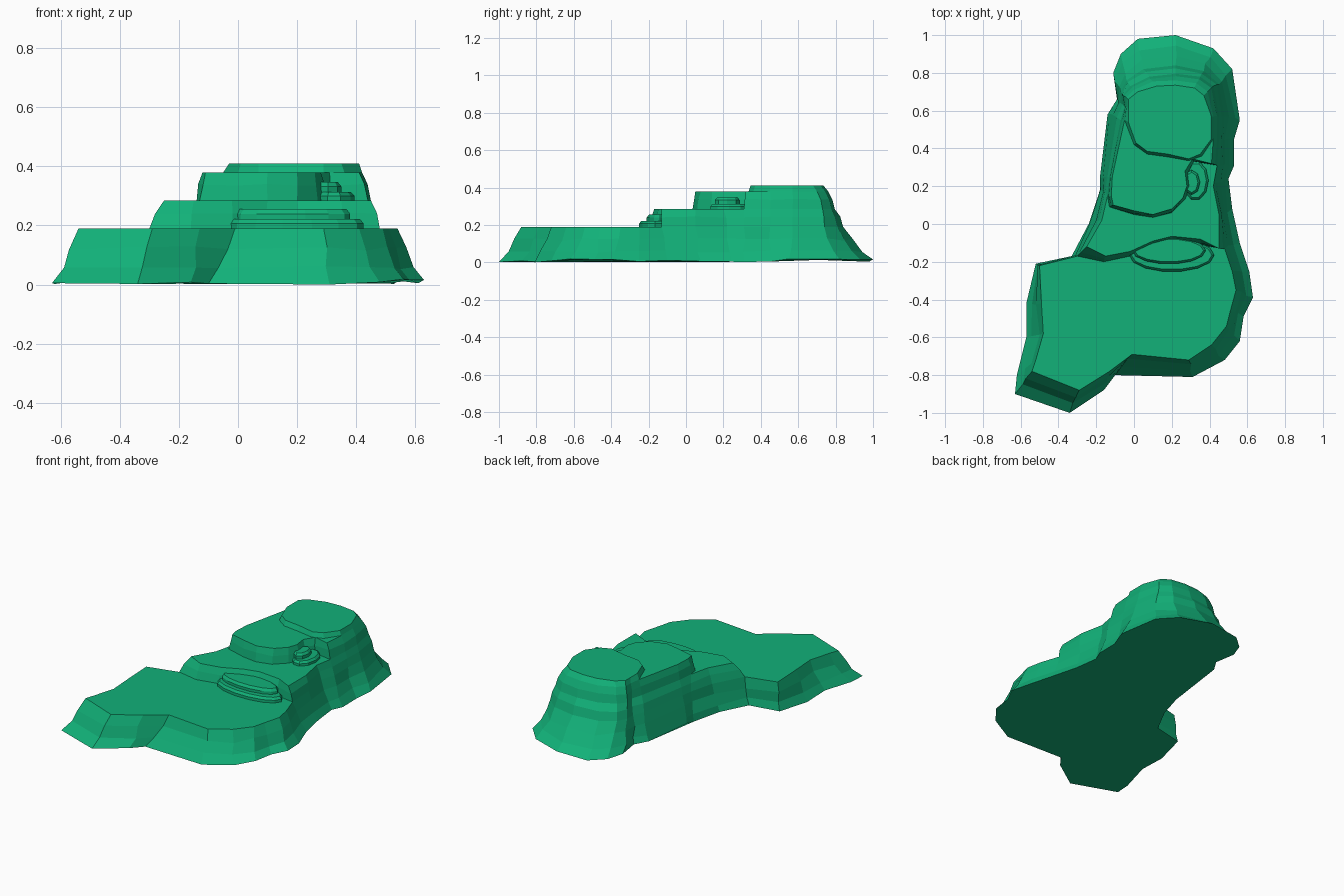
import bpy, bmesh, random
from math import cos, sin, pi

random.seed(4)
green = bpy.data.materials.new("green_rock")
green.diffuse_color = (0.006, 0.44, 0.19, 1)


def loft(name, low, high, z0, z1, steps=((0, 0), (1, 1)), wobble=0.0, ground=False):
    """Rock layer: outline `low` blends to `high`; steps are (blend, height) pairs."""
    bm = bmesh.new()
    rings = []
    for t, h in steps:
        ring = []
        for (ax, ay), (bx, by) in zip(low, high):
            inner = 0 < h < 1
            j = [random.uniform(-wobble, wobble) if inner else 0 for _ in range(3)]
            z = z0 + (z1 - z0) * h + j[2]
            if ground and h == 0:
                z += random.uniform(0.0, 0.02)
            ring.append(bm.verts.new((ax + (bx - ax) * t + j[0], ay + (by - ay) * t + j[1], z)))
        rings.append(ring)
    if ground:
        rings[0][4].co.z = 0
        bm.faces.new(rings[0][::-1])
    n = len(low)
    for a, b in zip(rings, rings[1:]):
        for i in range(n):
            k = (i + 1) % n
            bm.faces.new((a[i], a[k], b[k], b[i]))
    bm.faces.new(rings[-1])
    me = bpy.data.meshes.new(name)
    bm.to_mesh(me)
    bm.free()
    me.materials.append(green)
    ob = bpy.data.objects.new(name, me)
    bpy.context.collection.objects.link(ob)
    return ob


# Outline on the ground, anticlockwise from the front left
ground = [(-.63, -.90), (-.34, -1.0), (-.16, -.88), (-.10, -.80), (.31, -.81), (.48, -.72),
          (.56, -.62), (.58, -.49), (.63, -.39), (.61, -.25), (.56, -.10), (.52, .08),
          (.50, .24), (.53, .31), (.53, .45), (.56, .55), (.52, .82), (.42, .93),
          (.22, 1.0), (.02, .98), (-.07, .90), (-.11, .80), (-.09, .66), (-.14, .58),
          (-.18, .25), (-.18, .18), (-.24, .0), (-.33, -.17), (-.52, -.21), (-.57, -.42),
          (-.57, -.60), (-.62, -.80)]
# Contour at the height of the lowest plateau
plateau = [(-.54, -.78), (-.29, -.88), (-.13, -.78), (-.01, -.69), (.29, -.72), (.41, -.64),
           (.49, -.54), (.51, -.46), (.54, -.35), (.52, -.25), (.48, -.13), (.47, .05),
           (.44, .22), (.47, .31), (.47, .45), (.48, .57), (.45, .74), (.37, .81),
           (.22, .84), (.05, .82), (-.04, .76), (-.07, .70), (-.07, .64), (-.10, .57),
           (-.15, .25), (-.16, .18), (-.20, .02), (-.30, -.17), (-.50, -.22), (-.49, -.42),
           (-.48, -.58), (-.52, -.72)]
loft("base_plateau", ground, plateau, 0, .19,
     ((0, 0), (.38, .30), (.72, .64), (1, 1)), .008, True)

# Second terrace: outer walls continue the base, new front face
front2 = [(-.16, -.20), (-.02, -.17), (.10, -.11), (.20, -.09), (.35, -.11)]
top2 = [(.45, -.13), (.45, .05), (.42, .20), (.44, .31), (.45, .45), (.45, .57), (.42, .73),
        (.35, .78), (.22, .795), (.08, .78), (-.02, .73), (-.06, .68), (-.05, .62), (-.07, .55),
        (-.13, .25), (-.14, .15), (-.17, .02), (-.25, -.12),
        (-.15, -.17), (-.02, -.145), (.10, -.09), (.20, -.065), (.35, -.08)]
rise = ((0, 0), (.4, .55), (1, 1))
loft("second_terrace", plateau[10:28] + front2, top2, .19, .285, rise, .004)

# Third terrace, notched on the right for the small steps
front3 = [(-.13, .09), (0, .05), (.10, .035), (.20, .06), (.27, .13), (.30, .20), (.29, .27), (.32, .33)]
top3 = [(.41, .32), (.42, .45), (.42, .57), (.39, .70), (.33, .745), (.22, .76), (.10, .755),
        (.0, .71), (-.04, .67), (-.04, .62), (-.05, .55), (-.115, .25), (-.12, .15),
        (-.11, .10), (0, .07), (.10, .05), (.20, .08), (.26, .14), (.28, .20), (.27, .28), (.31, .345)]
loft("third_terrace", top2[3:16] + front3, top3, .285, .38, rise, .004)

# Summit
front4 = [(0, .42), (.07, .37), (.18, .355), (.29, .335), (.36, .36)]
top4 = [(.41, .45), (.41, .57), (.37, .68), (.32, .72), (.22, .735), (.12, .73), (.02, .70),
        (-.03, .66), (-.03, .61), (-.03, .54),
        (.01, .43), (.07, .385), (.18, .37), (.29, .345), (.35, .37)]
loft("summit", top3[1:11] + front4, top4, .38, .41)


# Small stone steps: flattened many-sided slabs
def slab(name, cx, cy, rx, ry, z0, z1, sides):
    def ring(s):
        return [(cx + (rx - s) * cos(2 * pi * i / sides), cy + (ry - s) * sin(2 * pi * i / sides))
                for i in range(sides)]
    loft(name, ring(0), ring(.012), z0, z1, ((0, 0), (0, .6), (1, 1)))


slab("front_step_lower", .20, -.165, .225, .088, .185, .222, 14)
slab("front_step_upper", .185, -.14, .195, .072, .215, .255, 14)
slab("side_step_lower", .325, .23, .07, .105, .28, .313, 10)
slab("side_step_upper", .305, .22, .045, .066, .31, .347, 8)
